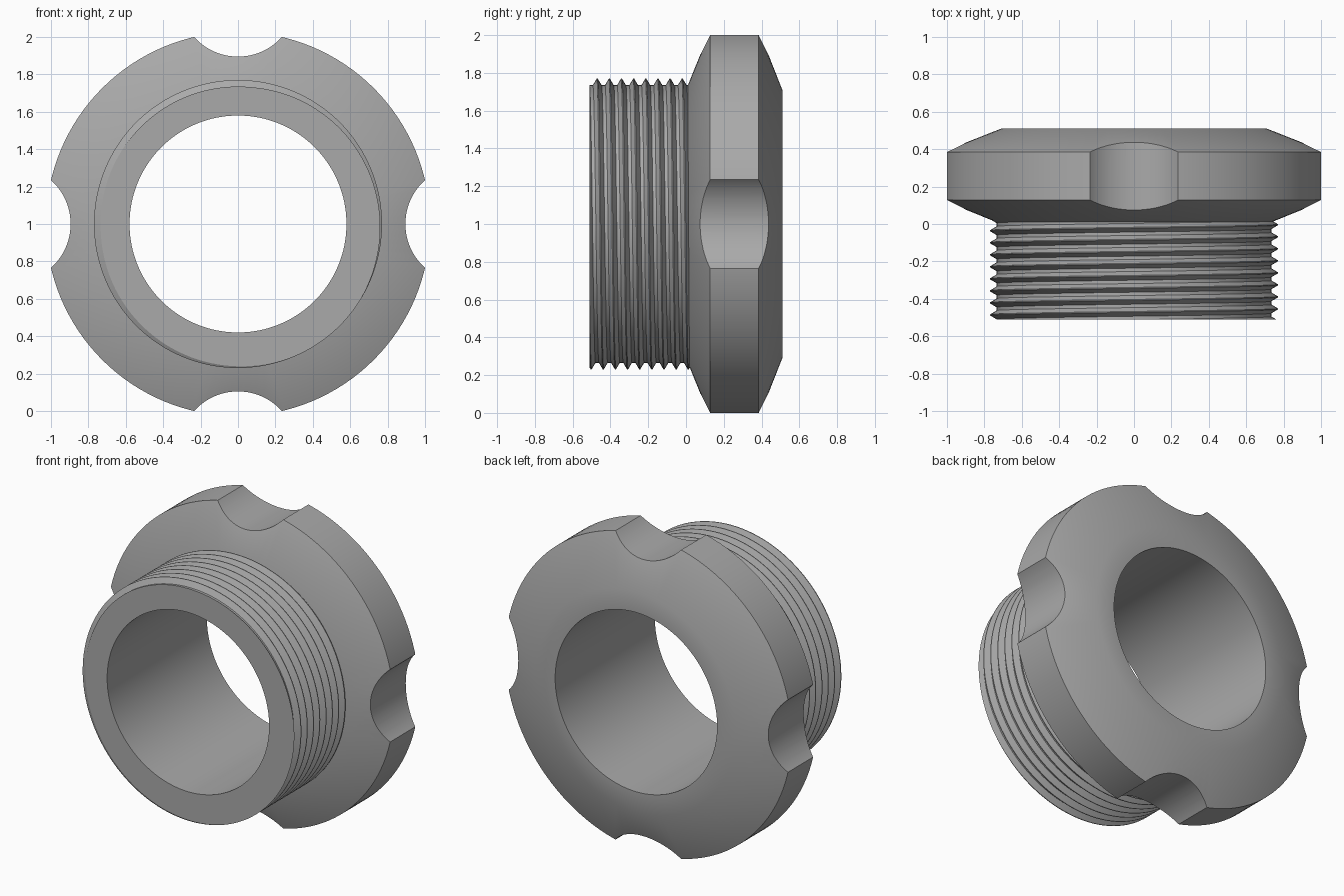
import bpy
import bmesh
from math import sin, cos, pi, radians
from mathutils import Matrix, Vector

cube = bpy.data.objects.get("Cube")
if cube:
    bpy.data.objects.remove(cube, do_unlink=True)

SEG = 128          # sides around the main axis
CENTRE = 1.0       # height of the axis, which runs along y
BORE = 0.58
FRONT, BACK = -0.51, 0.51
PITCH, ROOT, CREST = 0.0643, 0.735, 0.77

grey = bpy.data.materials.new("plain grey")
grey.use_nodes = True
grey.diffuse_color = (0.4, 0.4, 0.4, 1)
grey.node_tree.nodes["Principled BSDF"].inputs["Base Color"].default_value = (0.4, 0.4, 0.4, 1)


def polar(r, y, i):
    """Point at radius r, position y, step i around the axis, from the top towards +x."""
    a = 2 * pi * i / SEG
    return (r * sin(a), y, CENTRE + r * cos(a))


def make_object(name, bm):
    bmesh.ops.recalc_face_normals(bm, faces=bm.faces)
    mesh = bpy.data.meshes.new(name)
    bm.to_mesh(mesh)
    bm.free()
    mesh.materials.append(grey)
    obj = bpy.data.objects.new(name, mesh)
    bpy.context.collection.objects.link(obj)
    return obj


def activate(obj):
    bpy.ops.object.select_all(action='DESELECT')
    obj.select_set(True)
    bpy.context.view_layer.objects.active = obj


# Flange ring: closed (radius, y) profile turned around the axis
profile = [(BORE, 0), (BORE, BACK), (0.71, BACK), (1.027, 0.385), (1.027, 0.128), (0.71, 0)]
bm = bmesh.new()
rings = [[bm.verts.new(polar(r, y, i)) for i in range(SEG)] for r, y in profile]
for k, ring in enumerate(rings):
    after = rings[(k + 1) % len(rings)]
    for i in range(SEG):
        j = (i + 1) % SEG
        bm.faces.new((ring[i], ring[j], after[j], after[i]))
flange = make_object("flange", bm)

# Four round grip notches cut out of the rim
bm = bmesh.new()
for q in range(4):
    spin = Matrix.Rotation(q * pi / 2, 4, 'Y')
    place = (Matrix.Translation((0, 0.25, CENTRE)) @ spin
             @ Matrix.Translation((0, 0, 1.21)) @ Matrix.Rotation(pi / 2, 4, 'X'))
    bmesh.ops.create_cone(bm, cap_ends=True, segments=96, radius1=0.315, radius2=0.315,
                          depth=1, matrix=place)
cutter = make_object("notch_cutter", bm)
cutter.hide_render = True
cut = flange.modifiers.new("notches", 'BOOLEAN')
cut.operation = 'DIFFERENCE'
cut.solver = 'EXACT'
cut.object = cutter
activate(flange)
bpy.ops.object.modifier_apply(modifier=cut.name)
bpy.data.objects.remove(cutter, do_unlink=True)

# Threaded sleeve: one helical ridge, each column climbing by a fraction of the pitch
tooth = [(CREST, -0.04), (CREST, 0.04), (ROOT, 0.36), (ROOT, 0.64)]
bm = bmesh.new()
columns = []
for i in range(SEG):
    columns.append([bm.verts.new(polar(r, -0.47 + PITCH * (n + t + i / SEG), i))
                    for n in range(-3, 11) for r, t in tooth])
for i in range(SEG):
    here = columns[i]
    # The last column meets the first one a full turn higher
    there = columns[i + 1] if i + 1 < SEG else columns[0][len(tooth):]
    for k in range(min(len(here), len(there)) - 1):
        bm.faces.new((here[k], there[k], there[k + 1], here[k + 1]))


def trim(y, direction):
    cut = bmesh.ops.bisect_plane(bm, geom=bm.verts[:] + bm.edges[:] + bm.faces[:],
                                 dist=1e-5, plane_co=(0, y, 0),
                                 plane_no=(0, direction, 0), clear_outer=True)
    return [e for e in cut["geom_cut"] if isinstance(e, bmesh.types.BMEdge)]


trim(0.02, 1)
rim = trim(FRONT, -1)

# Bore wall of the sleeve and its flat front face
outer = [bm.verts.new(polar(BORE, FRONT, i)) for i in range(SEG)]
inner = [bm.verts.new(polar(BORE, 0, i)) for i in range(SEG)]
for i in range(SEG):
    j = (i + 1) % SEG
    bm.faces.new((outer[i], outer[j], inner[j], inner[i]))
mouth = [bm.edges.get((outer[i], outer[(i + 1) % SEG])) for i in range(SEG)]
bmesh.ops.triangle_fill(bm, use_beauty=True, edges=rim + mouth, normal=Vector((0, -1, 0)))
sleeve = make_object("threaded_sleeve", bm)

# Smooth round surfaces, sharp corners
for obj in (flange, sleeve):
    activate(obj)
    bpy.ops.object.shade_smooth_by_angle(angle=radians(30))
